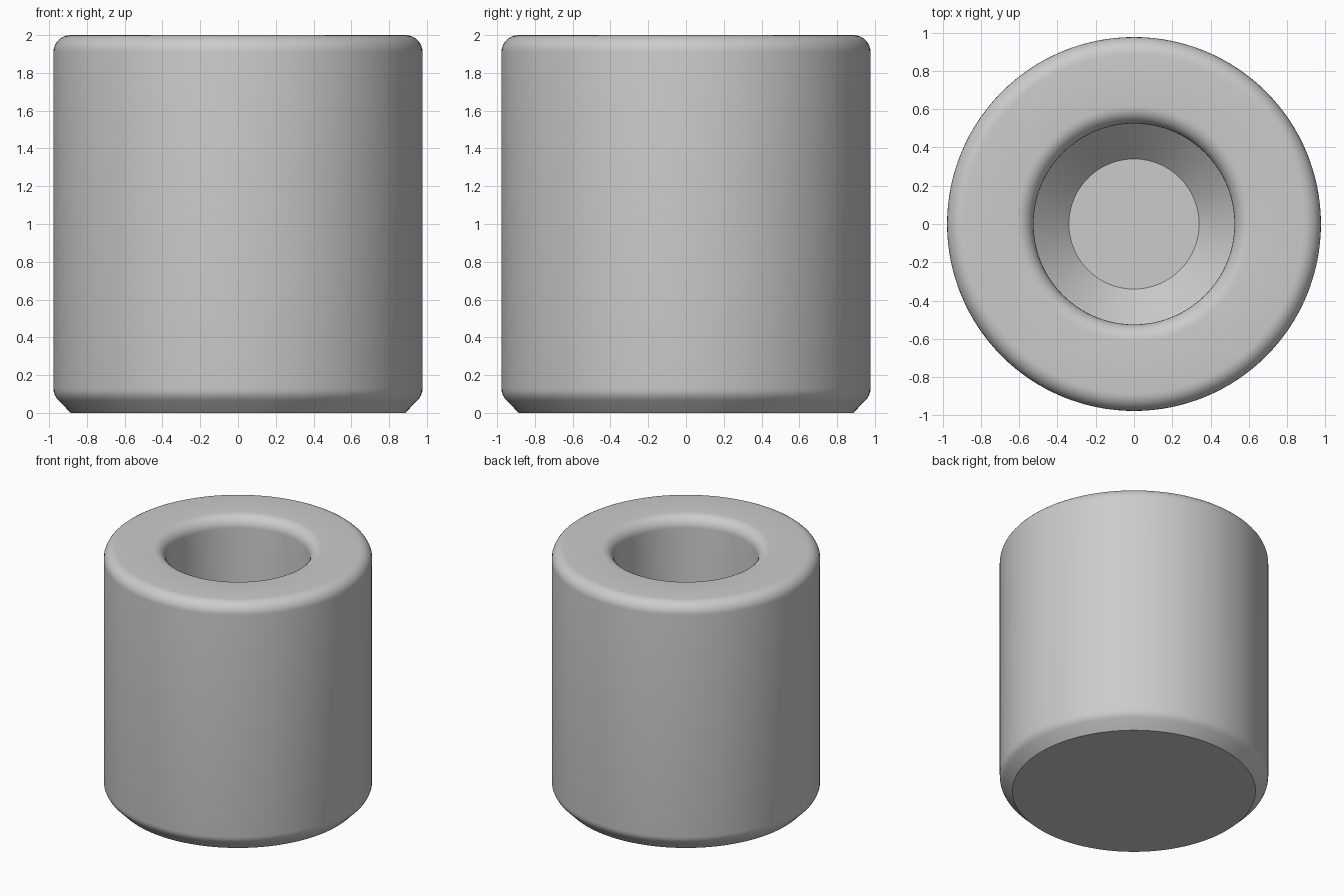
import bpy
import bmesh
from math import cos, sin, pi, radians

SEGMENTS = 128
R_OUT, R_BORE, HEIGHT = 0.977, 0.525, 2.0
FILLET = 0.09
FLOOR_Z, FLOOR_R = 0.45, 0.34

cube = bpy.data.objects.get("Cube")
if cube:
    bpy.data.objects.remove(cube, do_unlink=True)


def arc(cx, cz, radius, start, end, steps):
    """Points on a circular arc in the (radius, height) plane, in degrees."""
    angles = [radians(start + (end - start) * i / steps) for i in range(steps + 1)]
    return [(cx + radius * cos(a), cz + radius * sin(a)) for a in angles]


def lathe(name, profile, material):
    """Spin a profile that starts and ends on the z axis."""
    bm = bmesh.new()
    verts = [bm.verts.new((r, 0, z)) for r, z in profile]
    edges = [bm.edges.new(pair) for pair in zip(verts, verts[1:])]
    bmesh.ops.spin(bm, geom=verts + edges, cent=(0, 0, 0), axis=(0, 0, 1),
                   angle=2 * pi, steps=SEGMENTS, use_duplicate=False)
    bmesh.ops.remove_doubles(bm, verts=bm.verts, dist=0.0001)
    bmesh.ops.recalc_face_normals(bm, faces=bm.faces)
    mesh = bpy.data.meshes.new(name)
    bm.to_mesh(mesh)
    bm.free()
    mesh.materials.append(material)
    obj = bpy.data.objects.new(name, mesh)
    bpy.context.collection.objects.link(obj)
    bpy.ops.object.select_all(action="DESELECT")
    obj.select_set(True)
    bpy.context.view_layer.objects.active = obj
    bpy.ops.object.shade_smooth_by_angle(angle=radians(30))
    return obj


grey = bpy.data.materials.new("light grey")
grey.use_nodes = True
grey.diffuse_color = (0.6, 0.6, 0.6, 1)
grey.node_tree.nodes["Principled BSDF"].inputs["Base Color"].default_value = (0.6, 0.6, 0.6, 1)

# Flat base and its chamfer, blended softly into the outer wall
profile = [(0, 0), (0.885, 0)]
profile += arc(R_OUT - FILLET, 0.13, FILLET, -45, 0, 4)
# Rounded outer rim, then rounded lip of the bore
profile += arc(R_OUT - FILLET, HEIGHT - FILLET, FILLET, 0, 90, 8)
profile += arc(R_BORE + FILLET, HEIGHT - FILLET, FILLET, 90, 180, 8)
# Bore wall, sloped lower edge and flat floor
profile += [(R_BORE, FLOOR_Z + R_BORE - FLOOR_R), (FLOOR_R, FLOOR_Z), (0, FLOOR_Z)]

lathe("cup_body", profile, grey)
